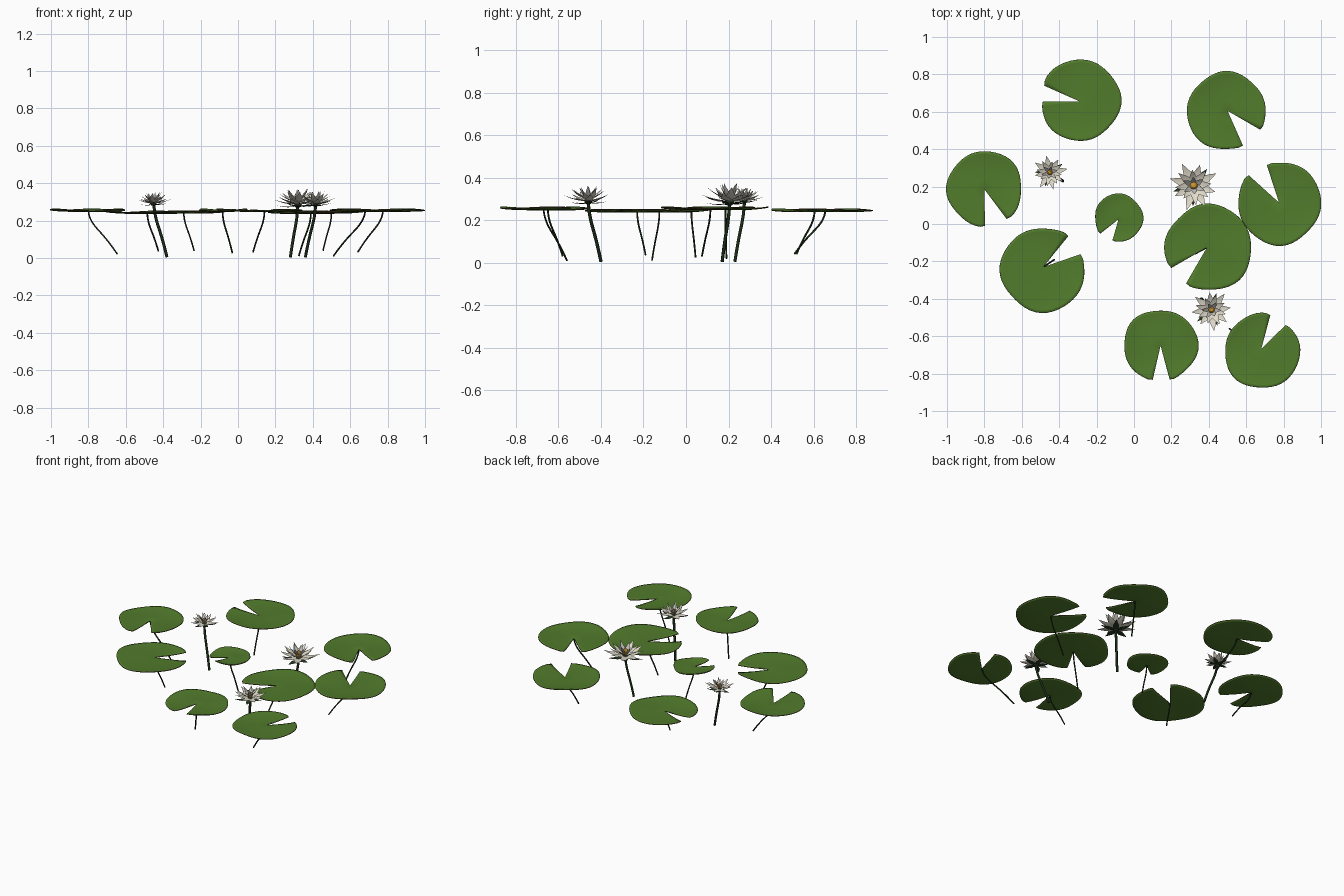
import bpy, bmesh, math
from math import sin, cos, radians, pi, tau
from mathutils import Vector, Matrix

cube = bpy.data.objects.get("Cube")
if cube:
    bpy.data.objects.remove(cube, do_unlink=True)


def material(name, rgb):
    m = bpy.data.materials.new(name)
    m.use_nodes = True
    m.diffuse_color = (*rgb, 1)
    bsdf = m.node_tree.nodes["Principled BSDF"]
    bsdf.inputs["Base Color"].default_value = (*rgb, 1)
    bsdf.inputs["Roughness"].default_value = 0.8
    return m


LEAF = material("leaf green", (0.083, 0.2, 0.025))
RIM = material("rim brown", (0.075, 0.05, 0.018))
STEM = material("stem dark green", (0.01, 0.024, 0.008))
SEPAL = material("sepal green", (0.02, 0.045, 0.015))
PETAL = material("petal cream", (0.74, 0.7, 0.59))
INNER = material("inner petal grey", (0.55, 0.53, 0.5))
CORE = material("stamen orange", (0.62, 0.31, 0.03))


def finish(bm, name, mats, angle=40):
    mesh = bpy.data.meshes.new(name)
    bm.to_mesh(mesh)
    bm.free()
    ob = bpy.data.objects.new(name, mesh)
    bpy.context.collection.objects.link(ob)
    for m in mats:
        mesh.materials.append(m)
    bpy.ops.object.select_all(action='DESELECT')
    ob.select_set(True)
    bpy.context.view_layer.objects.active = ob
    bpy.ops.object.shade_smooth_by_angle(angle=radians(angle))
    return ob


def grid(bm, rows, mat=0):
    """Skin neighbouring rows of points with quads."""
    vs = [[bm.verts.new(p) for p in row] for row in rows]
    for a, b in zip(vs, vs[1:]):
        for i in range(len(a) - 1):
            bm.faces.new((a[i], b[i], b[i + 1], a[i + 1])).material_index = mat


def pad(name, centre, apex, rx, ry, notch, half, z, phase):
    """Round floating leaf with a wedge cut from the rim to the apex."""
    bm = bmesh.new()
    segs, fractions = 44, (0, 0.25, 0.5, 0.75, 0.93, 1)
    c, a = Vector(centre), Vector(apex)
    rows = [[] for _ in fractions]
    for i in range(segs + 1):
        t = radians(notch + half) + (tau - 2 * radians(half)) * i / segs
        lobe = 1 + 0.02 * cos(3 * t + phase) + 0.015 * cos(5 * t - phase)
        corner = 0.97 if i in (0, segs) else 1
        # distance from the apex to the rim ellipse along this direction
        d, o = Vector((cos(t) / rx, sin(t) / ry)), Vector(((a - c).x / rx, (a - c).y / ry))
        b = d.dot(o)
        reach = (-b + math.sqrt(b * b - d.dot(d) * (o.dot(o) - 1))) / d.dot(d)
        reach *= lobe * corner
        for row, f in zip(rows, fractions):
            wave = 0.004 * f * f * sin(3 * t + phase) + 0.008 * f ** 4
            row.append((a.x + cos(t) * reach * f, a.y + sin(t) * reach * f, z + wave))
    grid(bm, rows)
    bmesh.ops.remove_doubles(bm, verts=bm.verts, dist=0.0001)
    bm.normal_update()
    ob = finish(bm, name, [LEAF, RIM])
    solid = ob.modifiers.new("thickness", 'SOLIDIFY')
    solid.thickness = 0.005
    solid.offset = -1
    solid.material_offset_rim = 1


def stem(name, top, foot, radius):
    """Gently bent tube from a leaf or flower down to its foot."""
    top, foot = Vector(top), Vector(foot)
    curve = bpy.data.curves.new(name, 'CURVE')
    curve.dimensions = '3D'
    curve.bevel_depth = radius
    curve.bevel_resolution = 1
    curve.use_fill_caps = True
    spline = curve.splines.new('NURBS')
    steps = ((0, 0), (0.04, 0.22), (0.45, 0.5), (0.76, 0.76), (1, 1))
    spline.points.add(len(steps) - 1)
    for p, (side, drop) in zip(spline.points, steps):
        q = top.lerp(foot, side)
        p.co = (q.x, q.y, top.z + (foot.z - top.z) * drop, 1)
    spline.use_endpoint_u = True
    spline.order_u = 4
    spline.resolution_u = 4
    curve.materials.append(STEM)
    bpy.context.collection.objects.link(bpy.data.objects.new(name, curve))


def petal_ring(bm, count, length, width, tilt, turn, lift, mat):
    """Ring of pointed, slightly folded petals leaning up by tilt degrees."""
    profile = ((0.08, 0.4), (0.28, 0.85), (0.48, 1), (0.75, 0.52), (1, 0.02))
    for k in range(count):
        size = length * (1 + 0.08 * cos(2.3 * k + turn))
        spin = Matrix.Rotation(tau * k / count + turn, 3, 'Z')
        lean = Matrix.Rotation(-radians(tilt + 5 * sin(1.9 * k)), 3, 'Y')
        rows = []
        for f, w in profile:
            half = w * width / 2
            bend = size * 0.07 * sin(pi * f)
            rows.append([spin @ (lean @ Vector((f * size, s * half, abs(s) * half * 0.2 - bend)))
                         + Vector((0, 0, lift)) for s in (-1, 0, 1)])
        grid(bm, rows, mat)


def flower(name, x, y, z, r, turn):
    bm = bmesh.new()
    petal_ring(bm, 5, r * 0.85, r * 0.3, 4, turn + 0.4, -0.08 * r, 1)
    petal_ring(bm, 8, r * 1.02, r * 0.38, 13, turn, 0, 0)
    petal_ring(bm, 8, r * 0.88, r * 0.31, 30, turn + 0.39, 0.04 * r, 0)
    petal_ring(bm, 6, r * 0.72, r * 0.22, 52, turn + 0.1, 0.06 * r, 2)
    # green cup beneath, orange stamens in the middle
    for height, wide, tall, mat in ((-0.04, 0.17, 0.12, 1), (0.2, 0.16, 0.16, 3)):
        made = bmesh.ops.create_uvsphere(
            bm, u_segments=10, v_segments=6, radius=r,
            matrix=Matrix.Translation((0, 0, height * r)) @ Matrix.Diagonal((wide, wide, tall, 1)))
        for f in {f for v in made["verts"] for f in v.link_faces}:
            f.material_index = mat
    ob = finish(bm, name, [PETAL, SEPAL, INNER, CORE], 30)
    ob.location = (x, y, z)


# name, outline centre, notch apex, radii, notch direction, half angle, height, stem foot
pads = [
    ("back_right_pad", (-.287, .662), (-.29, .655), .213, .217, 168, 12, .243, (-.235, .51, .04)),
    ("back_left_pad", (.494, .603), (.50, .605), .21, .208, -48, 18, .243, (.455, .52, .04)),
    ("right_pad", (-.798, .188), (-.80, .185), .2, .202, -71, 18, .252, (-.645, .19, .02)),
    ("left_pad", (.777, .112), (.775, .115), .221, .222, 123, 15, .252, (.64, .075, .03)),
    ("small_pad", (-.082, .033), (-.083, .025), .128, .128, 236, 18, .252, (-.03, .045, .025)),
    ("middle_pad", (.398, -.127), (.39, -.125), .232, .23, 225, 15, .241, (.325, -.16, .01)),
    ("front_right_pad", (-.487, -.245), (-.485, -.23), .226, .225, 35, 16, .241, (-.425, -.19, .035)),
    ("front_pad", (.142, -.65), (.142, -.65), .198, .19, 271, 14, .251, (.08, -.58, .03)),
    ("front_left_pad", (.685, -.68), (.68, -.67), .2, .2, 60, 15, .252, (.51, -.56, .01)),
]
for i, (name, centre, apex, rx, ry, notch, half, z, foot) in enumerate(pads):
    pad(name, centre, apex, rx, ry, notch, half, z, i * 1.7)
    stem(name + "_stem", (*apex, z - 0.004), foot, 0.0045)

# name, position, radius, stem foot, turn
flowers = [
    ("right_flower", (-.45, .275, .293), .09, (-.38, .23, .005), .2),
    ("left_flower", (.32, .205, .288), .128, (.28, .17, .004), .5),
    ("front_flower", (.415, -.46, .29), .106, (.36, -.40, .004), .9),
]
for name, place, r, foot, turn in flowers:
    flower(name, *place, r, turn)
    stem(name + "_stem", place, foot, 0.008)
